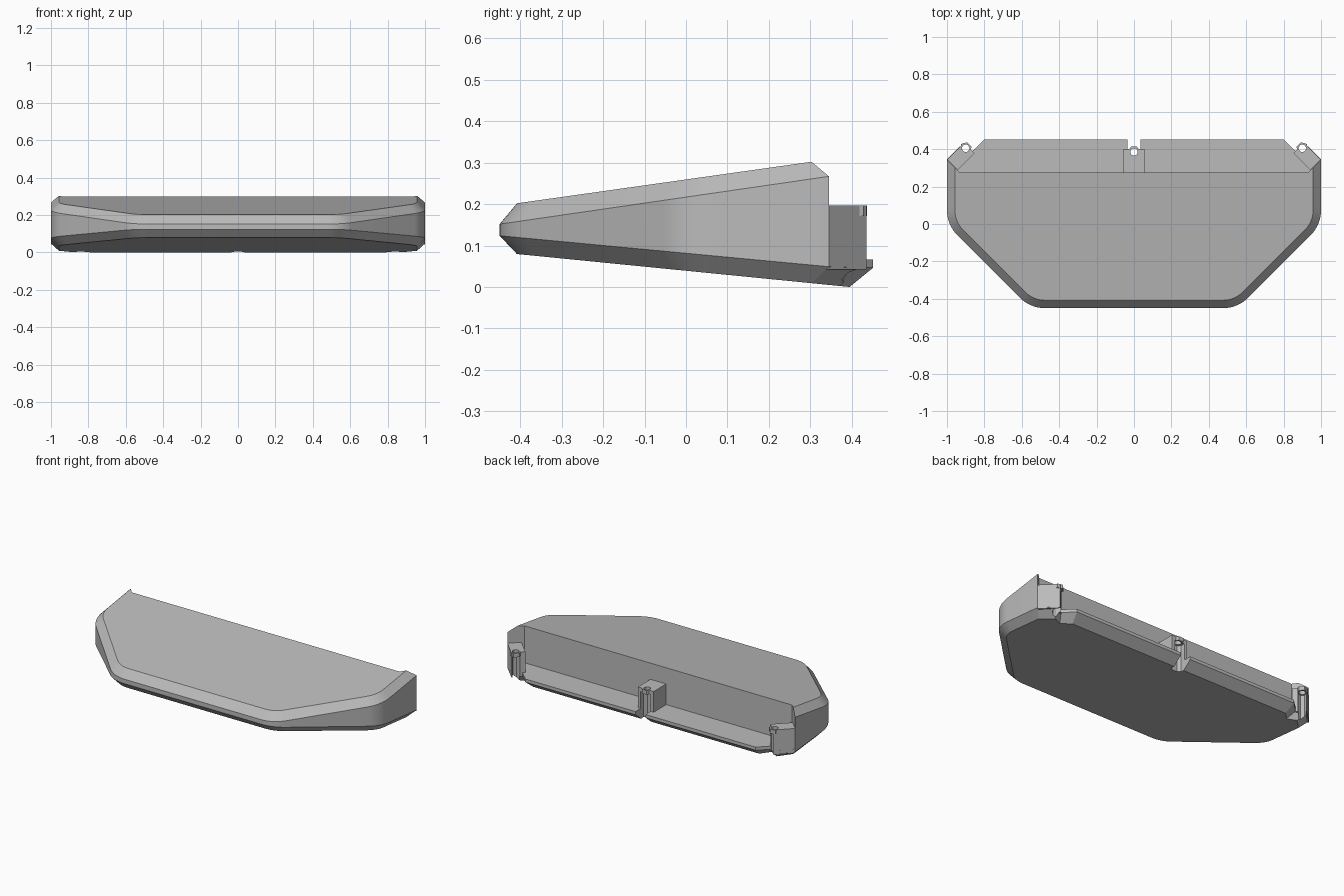
import bpy, bmesh, math
from mathutils import Matrix, Vector

old = bpy.data.objects.get("Cube")
if old:
    bpy.data.objects.remove(old, do_unlink=True)

grey = bpy.data.materials.new("plain grey")
grey.use_nodes = True
COLOR = (0.5, 0.5, 0.5, 1)
grey.diffuse_color = COLOR
grey.node_tree.nodes["Principled BSDF"].inputs["Base Color"].default_value = COLOR


def loft(name, rings):
    """Skin a stack of closed rings (bottom to top) and cap both ends."""
    bm = bmesh.new()
    loops = [[bm.verts.new(p) for p in ring] for ring in rings]
    n = len(loops[0])
    for a, b in zip(loops, loops[1:]):
        for i in range(n):
            j = (i + 1) % n
            bm.faces.new((a[i], a[j], b[j], b[i]))
    bm.faces.new(loops[0][::-1])
    bm.faces.new(loops[-1])
    bmesh.ops.recalc_face_normals(bm, faces=bm.faces)
    mesh = bpy.data.meshes.new(name)
    bm.to_mesh(mesh)
    bm.free()
    ob = bpy.data.objects.new(name, mesh)
    bpy.context.collection.objects.link(ob)
    mesh.materials.append(grey)
    return ob


def prism(name, outline, z0, z1, frame=Matrix()):
    return loft(name, [[frame @ Vector((x, y, z)) for x, y in outline] for z in (z0, z1)])


def boolean(target, tool, operation):
    mod = target.modifiers.new("join", 'BOOLEAN')
    mod.operation, mod.object, mod.solver = operation, tool, 'EXACT'
    bpy.context.view_layer.objects.active = target
    bpy.ops.object.modifier_apply(modifier=mod.name)


def discard(ob):
    bpy.data.objects.remove(ob, do_unlink=True)


def rect(x0, x1, y0, y1):
    return [(x0, y0), (x1, y0), (x1, y1), (x0, y1)]


def circle(r, n):
    return [(r * math.cos(math.tau * i / n), r * math.sin(math.tau * i / n)) for i in range(n)]


def mirrored(half):
    return half + [(-x, y) for x, y in reversed(half)]


# Sloping heights of the four edge lines
def bottom_z(y): return 0.083 - 0.099 * (y + 0.41)
def low_z(y): return 0.127 - 0.094 * (y + 0.45)
def high_z(y): return 0.155 + 0.145 * (y + 0.45)
def top_z(y): return 0.205 + 0.141 * (y + 0.41)


def body_outline(inset):
    """Half outline from the nose to the mitred rear corner, then mirrored."""
    t, k = 0.08, math.tan(math.pi / 8)
    r = t / k
    pts = []
    centres = [((0.555 - t, -0.45 + r), -90), ((1 - r, -0.005 + t), -45)]
    for (cx, cy), start in centres:
        for i in range(9):
            a = math.radians(start + 45 * i / 8)
            pts.append((cx + (r - inset) * math.cos(a), cy + (r - inset) * math.sin(a)))
    pts += [(1 - inset, 0.345 - inset), (0.93, 0.275)]
    return mirrored(pts)


def ring(outline, height):
    return [(x, y, height(y)) for x, y in outline]


# Wedge-shaped body with bevelled rim
wide, narrow = body_outline(0), body_outline(0.042)
body = loft("body", [ring(narrow, bottom_z), ring(wide, low_z),
                     ring(wide, high_z), ring(narrow, top_z)])

# Rear ledge, bevelled underneath
outer = mirrored([(0.93, 0.275), (1, 0.345), (0.93, 0.415), (0.866, 0.388), (0.8, 0.452)])
inner = mirrored([(0.93, 0.275), (0.958, 0.303), (0.89, 0.372), (0.835, 0.345), (0.785, 0.395)])
ledge = loft("rear_ledge", [ring(inner, bottom_z),
                            ring(outer, lambda y: max(0.05, low_z(y))),
                            ring(outer, lambda y: 0.07)])


# Screw posts: a block with a capped open channel and a screw hole
def post(name, x, y, angle, block, side, half):
    frame = Matrix.Translation((x, y, 0)) @ Matrix.Rotation(math.radians(angle), 4, 'Z')
    if side < 0:
        frame = Matrix.Scale(-1, 4, (1, 0, 0)) @ frame
    ob = prism(name, block, 0.045, 0.2, frame)
    channel = prism("channel_cutter",
                    [(half, 0.1), (-half, 0.1), (-half, -0.012), (-half / 2, -0.03),
                     (half / 2, -0.03), (half, -0.012)], -0.1, 0.175, frame)
    cap = prism("cap", circle(0.033, 6), 0.175, 0.2, frame)
    hole = prism("hole_cutter", circle(0.02, 16), 0.1, 0.3, frame)
    boolean(ob, channel, 'DIFFERENCE')
    boolean(ob, cap, 'UNION')
    boolean(ob, hole, 'DIFFERENCE')
    boolean(ledge, channel, 'DIFFERENCE')
    for helper in (channel, cap, hole):
        discard(helper)


post("center_post", 0, 0.385, 0, rect(-0.055, 0.055, -0.11, 0.015), 1, 0.035)
for side, word in ((1, "left"), (-1, "right")):
    post(word + "_post", 0.9, 0.405, 45, rect(-0.053, 0.028, -0.113, 0.015), side, 0.022)

# Smooth only the rounded corners
bpy.ops.object.select_all(action='DESELECT')
body.select_set(True)
bpy.context.view_layer.objects.active = body
bpy.ops.object.shade_smooth_by_angle(angle=math.radians(20))

# Rest everything on the floor
low = min((v.co.z for ob in (body, ledge) for v in ob.data.vertices))
for ob in bpy.context.collection.objects:
    if ob.type == 'MESH' and grey.name in ob.data.materials:
        ob.location.z -= low
